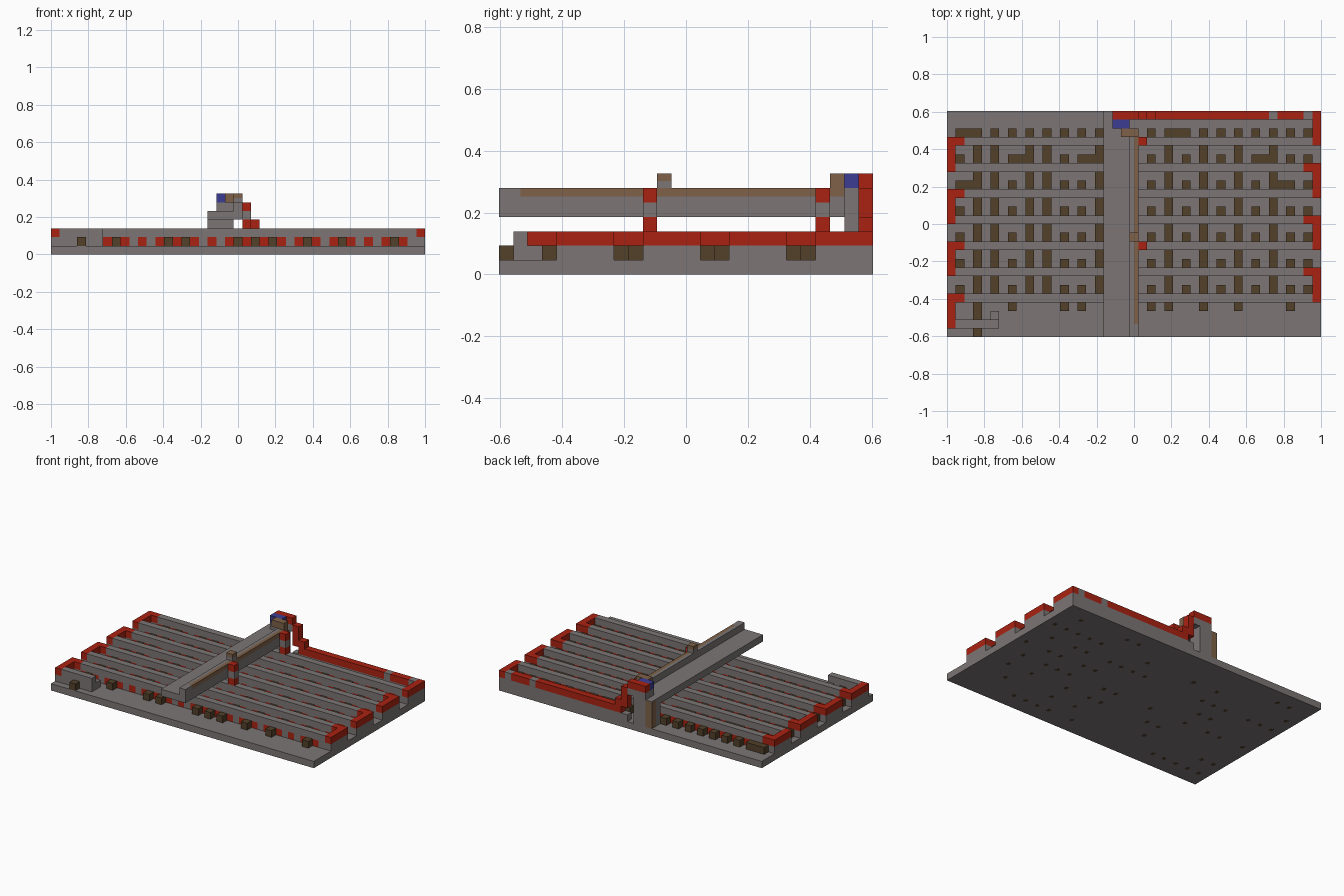
import bpy
import bmesh
import random
from mathutils import Matrix, Vector

random.seed(4)
cube = bpy.data.objects.get("Cube")
if cube:
    bpy.data.objects.remove(cube)

NX, NY = 43, 26
U = 2 / NX


def material(name, rgb):
    m = bpy.data.materials.new(name)
    m.use_nodes = True
    m.diffuse_color = (*rgb, 1)
    m.node_tree.nodes["Principled BSDF"].inputs["Base Color"].default_value = (*rgb, 1)
    return m


STONE = material("warm grey stone", (0.20, 0.18, 0.178))
RED = material("red wire", (0.40, 0.016, 0.006))
DARK = material("dark brown", (0.085, 0.052, 0.023))
TAN = material("light brown", (0.21, 0.12, 0.065))
BLUE = material("blue", (0.045, 0.045, 0.29))


def blocks(name, mat, boxes):
    """Boxes are (x, y, z, width, depth, height) in grid cells."""
    bm = bmesh.new()
    for x, y, z, w, d, h in boxes:
        centre = Vector((x + w / 2 - NX / 2, y + d / 2 - NY / 2, z + h / 2)) * U
        scale = Matrix.Diagonal((w * U, d * U, h * U, 1))
        bmesh.ops.create_cube(bm, size=1, matrix=Matrix.Translation(centre) @ scale)
    mesh = bpy.data.meshes.new(name)
    bm.to_mesh(mesh)
    bm.free()
    mesh.materials.append(mat)
    obj = bpy.data.objects.new(name, mesh)
    bpy.context.collection.objects.link(obj)
    return obj


STRIPS = range(4, 23, 3)
LEFT_ODD = list(range(1, 18, 2))
RIGHT_ODD = list(range(23, 42, 2))
ODD = LEFT_ODD + RIGHT_ODD

# Floor
blocks("floor", STONE, [(0, 0, 0, NX, NY, 1)])

# Raised strips, carried by alternating stone blocks and red torches
tops, supports, torches, ends = [], [], [], []
for j in STRIPS:
    left_bit = (j - 4) % 6 == 0
    tops.append((2 if left_bit else 1, j, 2, 40, 1, 1))
    ends.append((1 if left_bit else 41, j, 2, 1, 1, 1))
    torches += [(i, j, 1, 1, 1, 1) for i in range(2, 41, 2)]
    supports += [(i, j, 1, 1, 1, 1) for i in range(1, 42, 2)]
blocks("strip_tops", STONE, tops)
blocks("strip_supports", STONE, supports)
blocks("torches", RED, torches)
blocks("strip_wire_ends", RED, ends)

# Side turns, alternating between the two long ends
turns = [(0, j) for j in range(1, 20, 6)] + [(42, j) for j in range(4, 23, 6)]
blocks("turn_walls", STONE, [(i, j, 1, 1, 4, 1) for i, j in turns])
blocks("turn_wires", RED, [(i, j, 2, 1, 4, 1) for i, j in turns])

# Input stub at the front corner
blocks("input_stub", STONE, [(1, 1, 1, 5, 1, 1), (1, 1, 2, 4, 1, 1),
                             (5, 1, 2, 1, 1, 1), (5, 2, 1, 1, 1, 1)])

# Brown blocks between the strips
LONG = (3, 5, 9, 11, 17, 25, 29, 33, 37)
studs = []
for j in STRIPS:
    for i in ODD:
        studs.append((i, j + 1, 1, 1, 2 if i in LONG and j < 22 else 1, 1))
studs += [(i, 3, 1, 1, 1, 1) for i in (3, 7, 13, 15, 23, 25, 29, 33, 39)]
studs += [(3, 0, 1, 1, 1, 1), (3, 2, 1, 1, 1, 1), (21, 3, 1, 1, 1, 1)]
studs += [(i, j, 1, 1, 1, 1) for i, j in
          ((2, 23), (26, 23), (8, 20), (16, 20), (36, 20), (2, 17), (38, 17))]
blocks("brown_studs", DARK, studs)

# Small brown spots on the underside
spots = [(i + 0.3, j + 0.3, -0.01, 0.5, 0.6, 0.02)
         for j in range(2, 25, 3) for i in ODD if random.random() < 0.4]
blocks("underside_spots", DARK, spots)

# Back wire on its wall
blocks("back_wall", STONE, [(24, 25, 1, 18, 1, 1), (37, 25, 2, 1, 1, 1),
                            (41, 25, 2, 1, 1, 1)])
blocks("back_wire", RED, [(24, 25, 2, 13, 1, 1), (38, 25, 2, 3, 1, 1)])

# Wire stair climbing to the beam
blocks("wire_stair", RED, [(23, 25, 2, 1, 1, 2), (22, 25, 3, 1, 1, 3),
                           (19, 25, 6, 3, 1, 1)])
blocks("stair_supports", STONE, [(22, 25, 1, 2, 1, 1), (21, 25, 5, 1, 1, 1)])

# Back tower
blocks("tower", STONE, [(19, 24, 1, 2, 2, 5)])
blocks("tower_back_post", TAN, [(18, 25, 1, 1, 1, 3.9)])
blocks("tower_post_cap", STONE, [(18, 25, 4.9, 1, 1, 0.1), (18, 24, 1, 1, 1, 4)])
blocks("tower_blue_block", BLUE, [(19, 24, 6, 2, 1, 1)])
blocks("tower_brown_block", TAN, [(20, 23, 6, 2, 1, 1)])

# Long floating beam with a brown edge
blocks("beam_ledge", STONE, [(18, 0, 4, 3, 24, 1)])
blocks("beam_ridge", STONE, [(21, 0, 4, 1, 24, 1.4), (21, 0, 5.4, 0.5, 24, 0.6),
                             (21.5, 0, 5.4, 0.5, 1.5, 0.6)])
blocks("beam_edge", TAN, [(21.5, 1.5, 5.4, 0.5, 22.5, 0.6)])
blocks("beam_top_block", STONE, [(21, 11, 6, 1, 1, 0.5)])
blocks("beam_top_cap", TAN, [(21, 11, 6.5, 1, 1, 0.5)])

# Posts beside the beam
blocks("beam_post_wires", RED, [(22, j, k, 1, 1, 1) for j in (10, 22) for k in (3, 5)])
blocks("beam_post_blocks", STONE, [(22, j, 4, 1, 1, 1) for j in (10, 22)])
